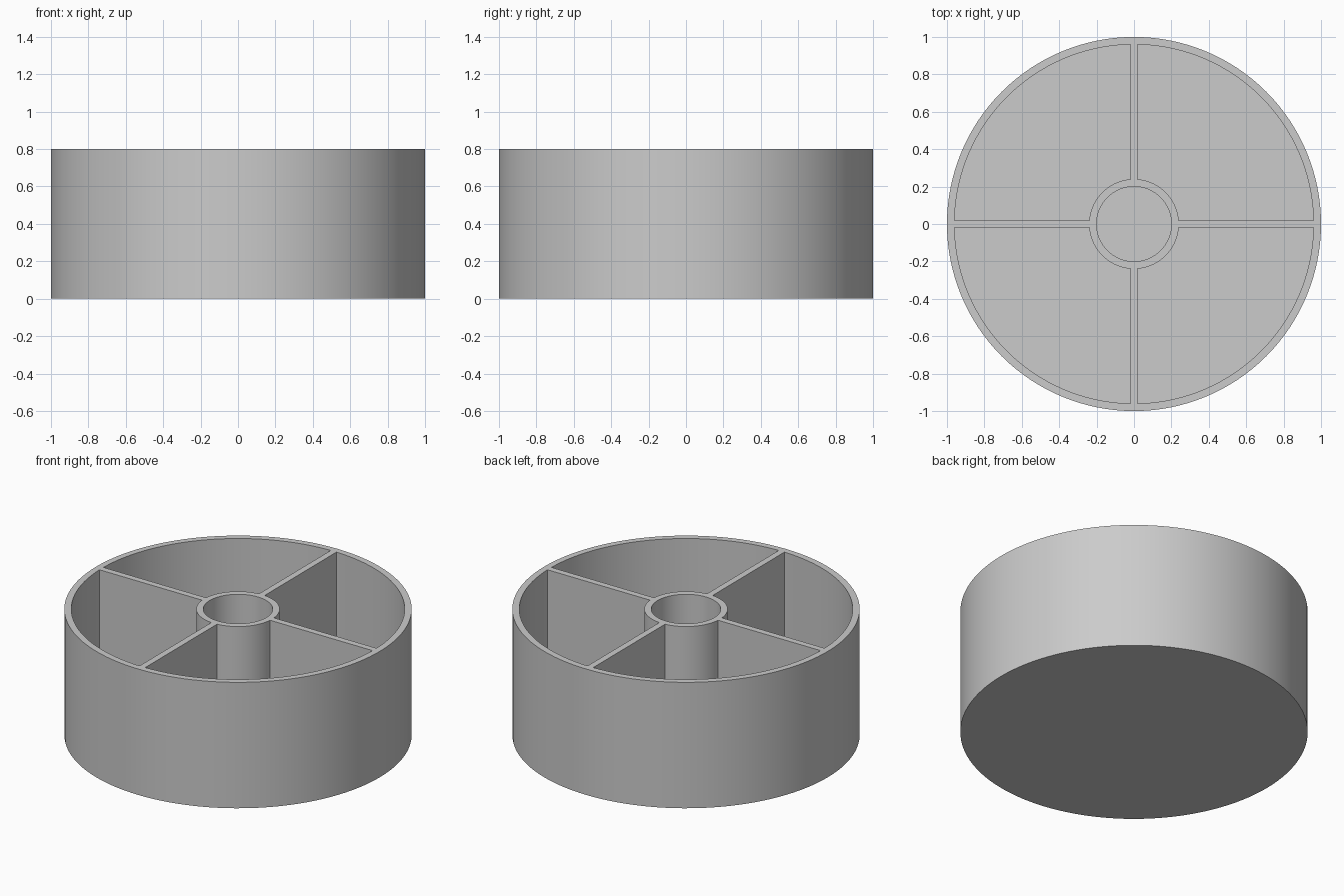
import bpy, bmesh, math
from mathutils import Matrix

R_OUT, HEIGHT = 1.0, 0.8
WALL = 0.04            # thickness of rim, hub, ribs and floor
HUB_IN, SEGS = 0.2, 128

cube = bpy.data.objects.get("Cube")
if cube:
    bpy.data.objects.remove(cube, do_unlink=True)

grey = bpy.data.materials.new("plain grey")
grey.use_nodes = True
color = (0.6, 0.6, 0.6, 1)
grey.diffuse_color = color
grey.node_tree.nodes["Principled BSDF"].inputs["Base Color"].default_value = color


def prism(name, outline, z0, z1):
    """Upright solid raised from a flat counter-clockwise outline."""
    bm = bmesh.new()
    base = bm.faces.new([bm.verts.new((x, y, z0)) for x, y in outline])
    top = bmesh.ops.extrude_face_region(bm, geom=[base])["geom"]
    bmesh.ops.translate(bm, vec=(0, 0, z1 - z0),
                        verts=[v for v in top if isinstance(v, bmesh.types.BMVert)])
    bmesh.ops.recalc_face_normals(bm, faces=bm.faces)
    mesh = bpy.data.meshes.new(name)
    bm.to_mesh(mesh)
    bm.free()
    mesh.materials.append(grey)
    obj = bpy.data.objects.new(name, mesh)
    bpy.context.collection.objects.link(obj)
    return obj


def arc(radius, a0, a1, steps):
    return [(radius * math.cos(a0 + (a1 - a0) * i / steps),
             radius * math.sin(a0 + (a1 - a0) * i / steps)) for i in range(steps + 1)]


def pocket_arc(radius, steps):
    """Quarter arc that stops at the rib faces on both sides."""
    gap = math.asin(WALL / 2 / radius)
    return arc(radius, gap, math.pi / 2 - gap, steps)


# Solid drum
drum = prism("divided_round_tray", arc(R_OUT, 0, math.tau, SEGS)[:-1], 0, HEIGHT)

# Cutters: hub bore and four compartments, leaving floor, rim, hub and ribs
cutters = [prism("hub_bore_cutter", arc(HUB_IN, 0, math.tau, 64)[:-1], WALL, HEIGHT + 0.2)]
outline = pocket_arc(R_OUT - WALL, 32) + pocket_arc(HUB_IN + WALL, 16)[::-1]
for i in range(4):
    pocket = prism("compartment_cutter", outline, WALL, HEIGHT + 0.2)
    pocket.data.transform(Matrix.Rotation(i * math.pi / 2, 4, "Z"))
    cutters.append(pocket)

bpy.ops.object.select_all(action="DESELECT")
bpy.context.view_layer.objects.active = drum
drum.select_set(True)
for cutter in cutters:
    cutter.hide_render = True
    mod = drum.modifiers.new("hollow", "BOOLEAN")
    mod.operation, mod.solver, mod.object = "DIFFERENCE", "EXACT", cutter
    bpy.ops.object.modifier_apply(modifier=mod.name)
    bpy.data.objects.remove(cutter, do_unlink=True)

bpy.ops.object.shade_smooth_by_angle(angle=math.radians(30))
